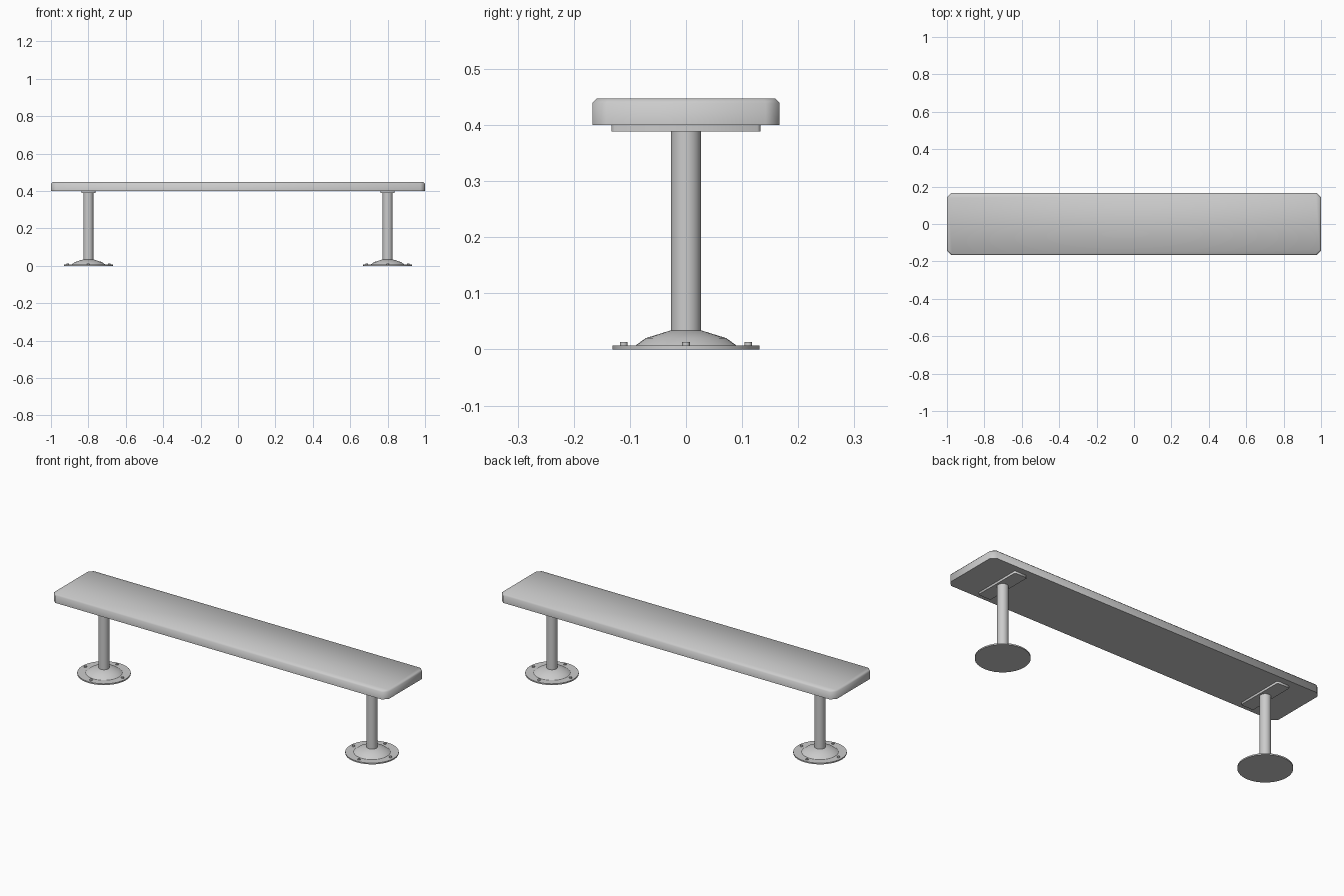
import bpy, bmesh, math
from mathutils import Matrix

default = bpy.data.objects.get("Cube")
if default:
    bpy.data.objects.remove(default, do_unlink=True)

grey = bpy.data.materials.new("light grey")
grey.use_nodes = True
colour = (0.6, 0.6, 0.6, 1)
grey.diffuse_color = colour
grey.node_tree.nodes["Principled BSDF"].inputs["Base Color"].default_value = colour


def finish(name, bm, angle=50):
    """Turn a bmesh into a smooth-shaded object that keeps sharp edges."""
    bmesh.ops.recalc_face_normals(bm, faces=bm.faces)
    mesh = bpy.data.meshes.new(name)
    bm.to_mesh(mesh)
    bm.free()
    mesh.materials.append(grey)
    obj = bpy.data.objects.new(name, mesh)
    bpy.context.collection.objects.link(obj)
    bpy.ops.object.select_all(action="DESELECT")
    obj.select_set(True)
    bpy.context.view_layer.objects.active = obj
    bpy.ops.object.shade_smooth_by_angle(angle=math.radians(angle))


def box(x, half_x, half_y, z0, z1):
    bm = bmesh.new()
    bmesh.ops.create_cube(bm, size=1)
    size = (2 * half_x, 2 * half_y, z1 - z0)
    bmesh.ops.scale(bm, vec=size, verts=bm.verts)
    bmesh.ops.translate(bm, vec=(x, 0, (z0 + z1) / 2), verts=bm.verts)
    return bm


def chamfer_edges(bm, edges, width):
    bmesh.ops.bevel(bm, geom=edges, offset=width, segments=1, affect="EDGES")


def upright_edges(bm):
    return [e for e in bm.edges
            if abs(e.verts[0].co.z - e.verts[1].co.z) > 0.001]


def add_cylinder(bm, x, y, radius, z0, z1, sides):
    bmesh.ops.create_cone(
        bm, cap_ends=True, segments=sides, radius1=radius, radius2=radius,
        depth=z1 - z0, matrix=Matrix.Translation((x, y, (z0 + z1) / 2)))


def lathe(x, profile, sides):
    """Spin (radius, height) points about a vertical axis at x."""
    bm = bmesh.new()
    verts = [bm.verts.new((x + r, 0, z)) for r, z in profile]
    edges = [bm.edges.new(pair) for pair in zip(verts, verts[1:])]
    bmesh.ops.spin(bm, geom=verts + edges, cent=(x, 0, 0), axis=(0, 0, 1),
                   angle=math.tau, steps=sides)
    bmesh.ops.remove_doubles(bm, verts=bm.verts, dist=0.0001)
    return bm


# Seat plank: clipped corners, then a chamfered top rim
seat = box(0, 1, 0.167, 0.4, 0.447)
chamfer_edges(seat, upright_edges(seat), 0.025)
top = max(seat.faces, key=lambda f: f.calc_center_median().z)
chamfer_edges(seat, list(top.edges), 0.008)
finish("seat", seat)

# Two identical pedestals
foot_profile = [(0, 0), (0.131, 0), (0.131, 0.007), (0.09, 0.007),
                (0.072, 0.02), (0.027, 0.034), (0, 0.034)]
for side, x in (("right", -0.8), ("left", 0.8)):
    bracket = box(x, 0.037, 0.133, 0.388, 0.4)
    chamfer_edges(bracket, upright_edges(bracket), 0.006)
    finish(side + "_bracket", bracket)

    post = bmesh.new()
    add_cylinder(post, x, 0, 0.027, 0.03, 0.39, 32)
    finish(side + "_post", post)

    finish(side + "_foot", lathe(x, foot_profile, 32), 30)

    # Four bolts around the foot flange
    bolts = bmesh.new()
    for i in range(4):
        a = i * math.pi / 2
        add_cylinder(bolts, x + 0.111 * math.cos(a), 0.111 * math.sin(a),
                     0.007, 0.006, 0.013, 12)
    finish(side + "_bolts", bolts)
